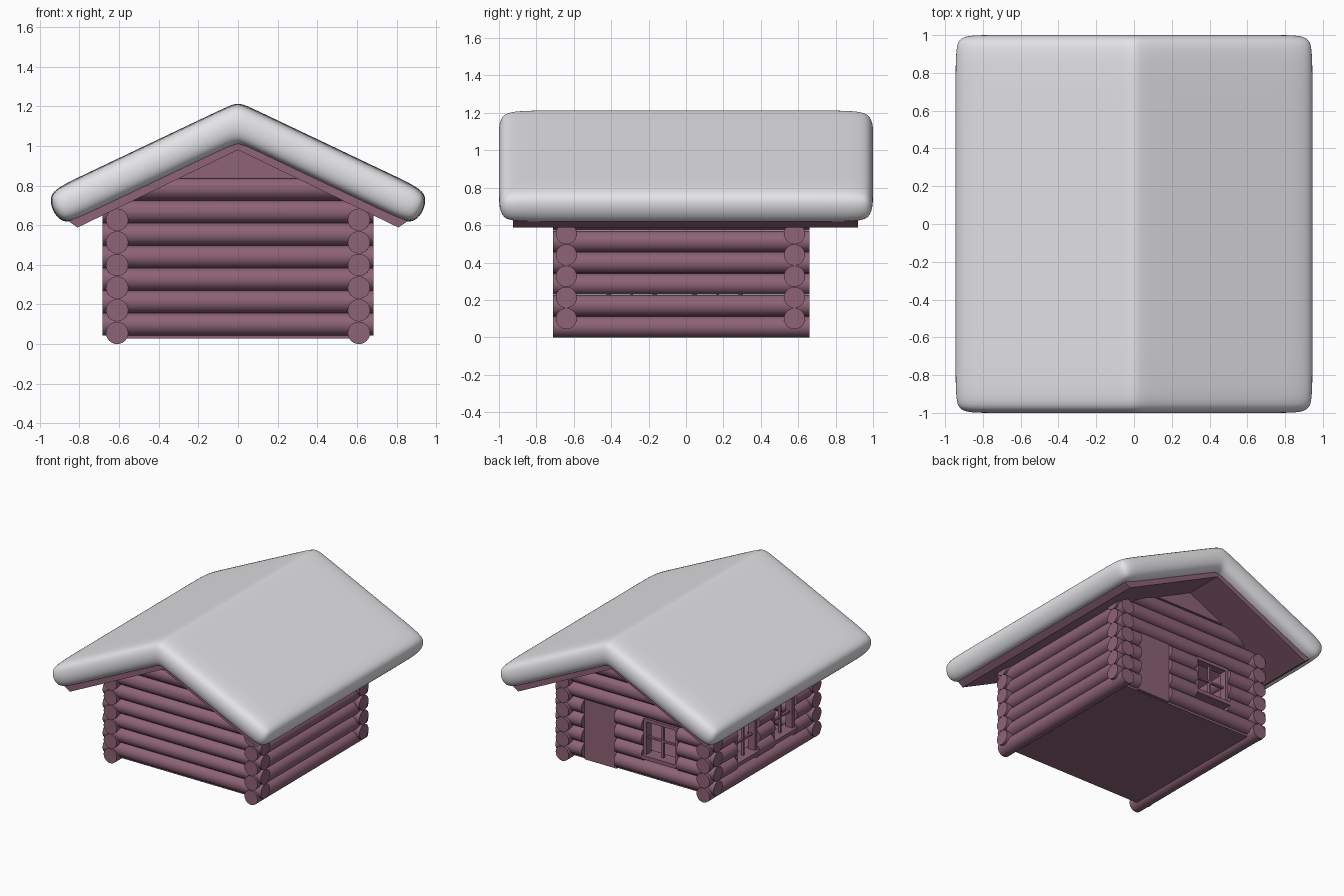
import bpy, bmesh
from mathutils import Vector, Matrix

if "Cube" in bpy.data.objects:
    bpy.data.objects.remove(bpy.data.objects["Cube"])

def material(name, rgb):
    m = bpy.data.materials.new(name)
    m.diffuse_color = (*rgb, 1)
    m.use_nodes = True
    m.node_tree.nodes["Principled BSDF"].inputs["Base Color"].default_value = m.diffuse_color
    return m

WOOD = material("plum wood", (0.27, 0.125, 0.18))
SNOW = material("snow white", (0.78, 0.77, 0.80))

R, STEP = 0.0565, 0.1142          # log radius and row spacing
SX, YF, YB = 0.61, -0.64, 0.58    # wall centre lines
SLOPE = 0.481

def finish(name, bm, mat, smooth=True):
    bmesh.ops.recalc_face_normals(bm, faces=bm.faces)
    me = bpy.data.meshes.new(name)
    bm.to_mesh(me)
    bm.free()
    ob = bpy.data.objects.new(name, me)
    me.materials.append(mat)
    bpy.context.collection.objects.link(ob)
    if smooth:
        bpy.ops.object.select_all(action='DESELECT')
        ob.select_set(True)
        bpy.context.view_layer.objects.active = ob
        bpy.ops.object.shade_smooth_by_angle()
    return ob

def add_box(bm, lo, hi):
    lo, hi = Vector(lo), Vector(hi)
    m = Matrix.Translation((lo + hi) / 2) @ Matrix.Diagonal((*(hi - lo), 1))
    bmesh.ops.create_cube(bm, size=1, matrix=m)

def add_log(bm, axis, start, end, fixed, z, openings=()):
    """One log along x or y, split where openings (a, b, z0, z1) cross it."""
    spans, cuts = [(start, end)], []
    for a, b, z0, z1 in openings:
        if z0 < z < z1:
            cuts.append((a, b))
    for a, b in sorted(cuts):
        s, e = spans.pop()
        spans += [(s, a), (b, e)]
    for s, e in spans:
        part = bmesh.new()
        mid = (s + e) / 2
        rot = Matrix.Rotation(1.5707963, 4, 'Y' if axis == 'x' else 'X')
        loc = (mid, fixed, z) if axis == 'x' else (fixed, mid, z)
        bmesh.ops.create_cone(part, cap_ends=True, segments=24, radius1=R, radius2=R,
                              depth=e - s, matrix=Matrix.Translation(loc) @ rot)
        # trim gable logs under the roof
        if axis == 'x' and z > 0.6:
            for sx in (-1, 1):
                cut = bmesh.ops.bisect_plane(part, geom=part.verts[:] + part.edges[:] + part.faces[:],
                                             plane_co=(0, 0, 1.0), plane_no=(sx * SLOPE, 0, 1),
                                             clear_outer=True)
                rim = [g for g in cut['geom_cut'] if isinstance(g, bmesh.types.BMEdge)]
                if rim:
                    bmesh.ops.holes_fill(part, edges=rim)
        me = bpy.data.meshes.new("tmp")
        part.to_mesh(me)
        part.free()
        bm.from_mesh(me)
        bpy.data.meshes.remove(me)

def extrude_y(bm, profile, y0, y1):
    a = [bm.verts.new((x, y0, z)) for x, z in profile]
    b = [bm.verts.new((x, y1, z)) for x, z in profile]
    n = len(profile)
    bm.faces.new(a)
    bm.faces.new(b[::-1])
    for i in range(n):
        bm.faces.new((a[i], b[i], b[(i + 1) % n], a[(i + 1) % n]))

# Openings: along-wall start, end, bottom, top
DOOR = (0.18, 0.46, 0.03, 0.495)
BACK_WIN = (-0.36, -0.06, 0.19, 0.495)
SIDE_WINS = [(0.035, 0.305, 0.16, 0.46), (-0.425, -0.155, 0.16, 0.46)]

# Log walls
for name, y, holes in (("front_wall", YF, ()), ("back_wall", YB, (DOOR, BACK_WIN))):
    bm = bmesh.new()
    for i in range(7):
        add_log(bm, 'x', -0.685, 0.685, y, 0.10 + i * 0.1135, holes)
    finish(name, bm, WOOD)
for name, x, holes in (("right_wall", SX, ()), ("left_wall", -SX, SIDE_WINS)):
    bm = bmesh.new()
    for i in range(6):
        add_log(bm, 'y', -0.71, 0.66, x, R + i * STEP, holes)
    finish(name, bm, WOOD)

# Gable panels above the logs
for name, y in (("front_gable", YF), ("back_gable", YB)):
    bm = bmesh.new()
    extrude_y(bm, [(-0.33, 0.835), (0.33, 0.835), (0, 0.995)], y - 0.04, y + 0.04)
    finish(name, bm, WOOD, False)

# Floor and door
bm = bmesh.new()
add_box(bm, (-SX, YF, 0.027), (SX, YB, 0.05))
finish("floor", bm, WOOD, False)
bm = bmesh.new()
add_box(bm, (DOOR[0], YB - 0.02, 0.03), (DOOR[1], YB + 0.02, 0.5))
finish("door", bm, WOOD, False)

# Window frames with crossed glazing bars and a sill
def window(name, opening, plane, on_back):
    a, b, z0, z1 = opening
    bm = bmesh.new()
    def bar(u0, u1, v0, v1, d):
        if on_back:
            add_box(bm, (u0, plane - d, v0), (u1, plane + d, v1))
        else:
            add_box(bm, (plane - d, u0, v0), (plane + d, u1, v1))
    f, m = 0.025, 0.007
    bar(a, a + f, z0, z1, 0.03)
    bar(b - f, b, z0, z1, 0.03)
    bar(a, b, z1 - f, z1, 0.03)
    bar(a, b, z0 - 0.005, z0 + f, 0.055)
    uc, zc = (a + b) / 2, (z0 + z1) / 2
    bar(uc - m, uc + m, z0, z1, 0.01)
    bar(a, b, zc - m, zc + m, 0.01)
    finish(name, bm, WOOD, False)

window("back_window", BACK_WIN, YB, True)
for i, w in enumerate(SIDE_WINS):
    window(f"side_window_{i + 1}", w, -SX, False)

# Roof boards
bm = bmesh.new()
half = [(0.855, 0.62), (0.81, 0.588)]
extrude_y(bm, [(0, 1.028)] + half + [(0, 0.98)] + [(-x, z) for x, z in half[::-1]], -0.925, 0.92)
finish("roof_boards", bm, WOOD, False)

# Soft snow blanket: a coarse cage smoothed by subdivision
top = [(0, 1.224), (0.07, 1.191), (0.84, 0.825), (0.98, 0.759)]
low = [(0, 1.012), (0.07, 0.979), (0.77, 0.646), (0.898, 0.587)]
mirror = lambda p: [(-x, z) for x, z in p[:0:-1]] + p
ys = (-1.0065, -0.85, 0.85, 1.0065)
bm = bmesh.new()
T, L = [[[bm.verts.new((x, y, z)) for y in ys] for x, z in mirror(p)] for p in (top, low)]
n = len(T)
for i in range(n - 1):
    for j in range(3):
        for g in (T, L):
            bm.faces.new((g[i][j], g[i + 1][j], g[i + 1][j + 1], g[i][j + 1]))
    for j in (0, 3):
        bm.faces.new((T[i][j], T[i + 1][j], L[i + 1][j], L[i][j]))
for j in range(3):
    for i in (0, n - 1):
        bm.faces.new((T[i][j], T[i][j + 1], L[i][j + 1], L[i][j]))
snow = finish("snow_blanket", bm, SNOW, False)
for p in snow.data.polygons:
    p.use_smooth = True
sub = snow.modifiers.new("soften", 'SUBSURF')
sub.levels = sub.render_levels = 3
